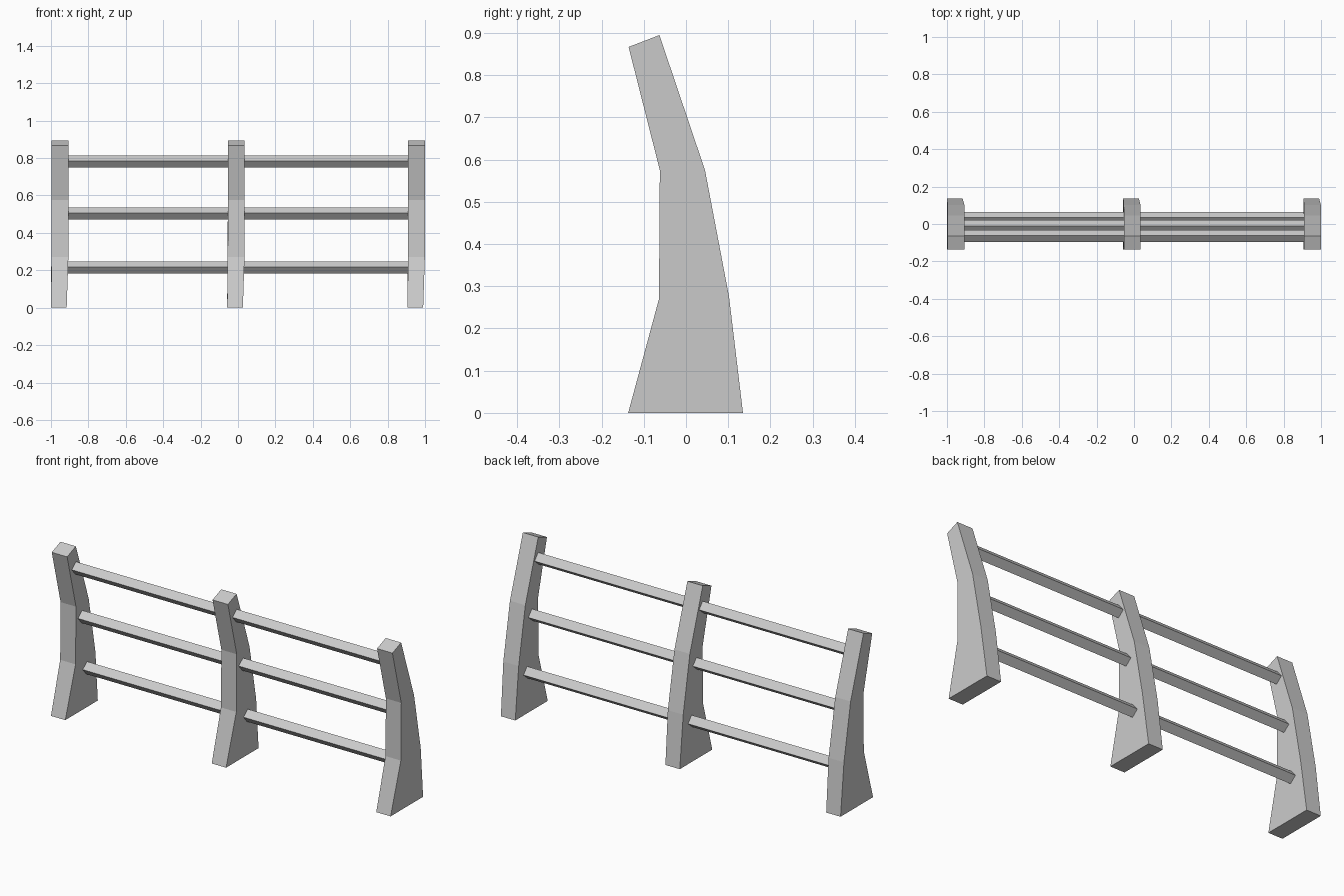
import bpy, bmesh

if "Cube" in bpy.data.objects:
    bpy.data.objects.remove(bpy.data.objects["Cube"])


def loft(name, section_a, section_b):
    """Closed solid between two matching point loops."""
    bm = bmesh.new()
    a = [bm.verts.new(p) for p in section_a]
    b = [bm.verts.new(p) for p in section_b]
    n = len(a)
    bm.faces.new(a)
    bm.faces.new(b[::-1])
    for i in range(n):
        j = (i + 1) % n
        bm.faces.new((a[j], a[i], b[i], b[j]))
    bmesh.ops.recalc_face_normals(bm, faces=bm.faces)
    mesh = bpy.data.meshes.new(name)
    bm.to_mesh(mesh)
    bm.free()
    obj = bpy.data.objects.new(name, mesh)
    bpy.context.collection.objects.link(obj)
    return obj


# Posts: stacked rows (front y, front z, back y, back z, left x, right x)
ROWS = [(-0.137, 0.0, 0.135, 0.0, -0.047, 0.037),
        (-0.064, 0.27, 0.102, 0.275, -0.044, 0.046),
        (-0.062, 0.575, 0.045, 0.575, -0.043, 0.047),
        (-0.136, 0.867, -0.063, 0.895, -0.043, 0.047)]


def post(name, x):
    def side(k):
        front = [(x + r[k], r[0], r[1]) for r in ROWS]
        back = [(x + r[k], r[2], r[3]) for r in ROWS]
        return front + back[::-1]
    return loft(name, side(4), side(5))


POST_X = [-0.953, -0.011, 0.953]
for label, x in zip(("left", "middle", "right"), POST_X):
    post(label + "_post", x)

# Rails: tilted square bars, one per bay at each height
SQUARE = [(-0.0325, 0.0025), (0.0025, 0.0325), (0.0325, -0.0025), (-0.0025, -0.0325)]
RAILS = [("lower", 0.031, 0.215), ("middle", -0.012, 0.503), ("upper", -0.065, 0.781)]
for bay, x0, x1 in (("left", POST_X[0], POST_X[1]), ("right", POST_X[1], POST_X[2])):
    for level, y, z in RAILS:
        ends = [[(x, y + dy, z + dz) for dy, dz in SQUARE]
                for x in (x0 + 0.044, x1 - 0.042)]
        loft(f"{bay}_{level}_rail", *ends)
